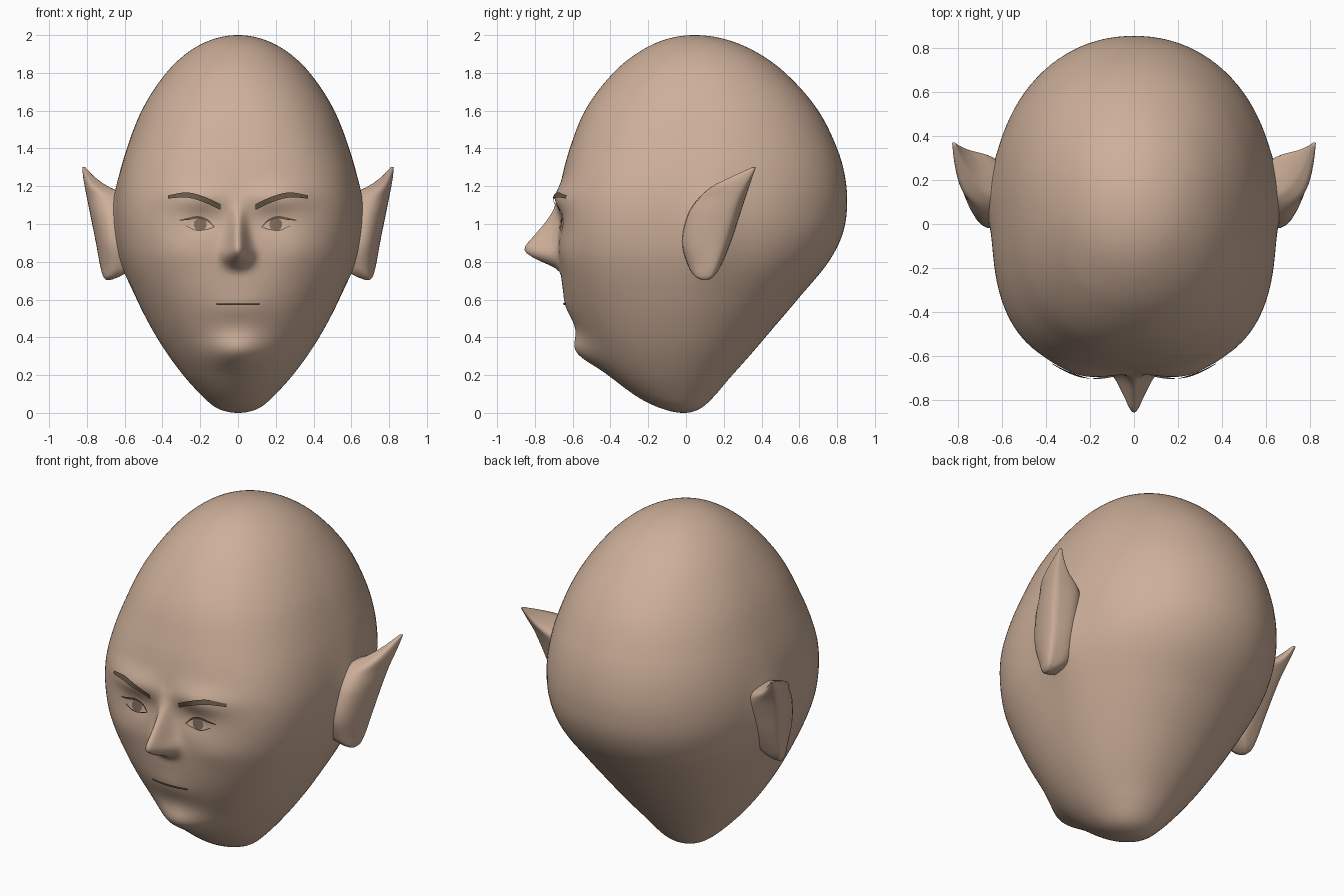
import bpy, bmesh
from math import sin, cos, pi, acos, exp, sqrt

cube = bpy.data.objects.get("Cube")
if cube:
    bpy.data.objects.remove(cube)


def material(name, rgb):
    m = bpy.data.materials.new(name)
    m.use_nodes = True
    m.diffuse_color = (*rgb, 1)
    bsdf = m.node_tree.nodes["Principled BSDF"]
    bsdf.inputs["Base Color"].default_value = (*rgb, 1)
    bsdf.inputs["Roughness"].default_value = 0.7
    return m


SKIN = material("skin", (0.61, 0.43, 0.32))
DARK = material("dark brown", (0.14, 0.102, 0.066))
IRIS = material("iris brown", (0.22, 0.152, 0.112))


def spline(rows, t):
    """Smooth interpolation of keyed rows (key, value, value...)."""
    n = len(rows)
    i = 0
    while i < n - 2 and t > rows[i + 1][0]:
        i += 1

    def slope(j, k):
        a, b = rows[max(j - 1, 0)], rows[min(j + 1, n - 1)]
        return (b[k] - a[k]) / (b[0] - a[0])

    a, b = rows[i], rows[i + 1]
    h = b[0] - a[0]
    s = min(max((t - a[0]) / h, 0), 1)
    out = []
    for k in range(1, len(a)):
        out.append((1 + 2 * s) * (1 - s) ** 2 * a[k] + s * s * (3 - 2 * s) * b[k]
                   + h * s * (1 - s) * ((1 - s) * slope(i, k) - s * slope(i + 1, k)))
    return out


def finish(name, bm, mat, mirror=False, recalc=True):
    if recalc:
        bmesh.ops.recalc_face_normals(bm, faces=bm.faces)
    for f in bm.faces:
        f.smooth = True
    me = bpy.data.meshes.new(name)
    bm.to_mesh(me)
    bm.free()
    me.materials.append(mat)
    ob = bpy.data.objects.new(name, me)
    bpy.context.collection.objects.link(ob)
    if mirror:
        mod = ob.modifiers.new("mirror", "MIRROR")
        mod.use_mirror_merge = False
    return ob


def loft(rings, start, end):
    """Skin closed rings and close both ends on a point."""
    bm = bmesh.new()
    loops = [[bm.verts.new(p) for p in ring] for ring in rings]
    n = len(loops[0])
    for a, b in zip(loops, loops[1:]):
        for i in range(n):
            j = (i + 1) % n
            bm.faces.new((a[i], a[j], b[j], b[i]))
    for loop, tip in ((loops[0], start), (loops[-1], end)):
        v = bm.verts.new(tip)
        for i in range(n):
            bm.faces.new((loop[i], loop[(i + 1) % n], v))
    return bm


# Skull: height, half width, front y, back y, front squareness
SKULL = [
    (0, 0, -0.01, -0.01, 2), (0.02, 0.1, -0.12, 0.07, 2),
    (0.1, 0.2, -0.28, 0.16, 2), (0.2, 0.29, -0.4, 0.245, 2),
    (0.4, 0.43, -0.55, 0.42, 2.1), (0.6, 0.535, -0.637, 0.59, 2.3),
    (0.8, 0.612, -0.67, 0.755, 2.7), (0.95, 0.64, -0.675, 0.83, 2.9),
    (1.1, 0.645, -0.672, 0.853, 2.9), (1.25, 0.627, -0.655, 0.842, 2.7),
    (1.4, 0.588, -0.615, 0.8, 2.5), (1.6, 0.51, -0.535, 0.7, 2.3),
    (1.8, 0.38, -0.385, 0.525, 2.1), (1.9, 0.277, -0.265, 0.39, 2),
    (1.97, 0.155, -0.13, 0.235, 2), (2, 0, 0.045, 0.045, 2)]
SKULL = [(acos(1 - r[0]), *r[1:]) for r in SKULL]

# Nose: height, projection, half width
NOSE = [(0.74, 0, 0.06), (0.77, 0.03, 0.062), (0.8, 0.095, 0.062),
        (0.845, 0.17, 0.06), (0.875, 0.18, 0.056), (0.94, 0.128, 0.046),
        (1.02, 0.062, 0.04), (1.09, 0.02, 0.045), (1.17, 0, 0.06)]

# Soft bumps and dents: x, z, width, height, depth
BUMPS = [(0, 0.32, 0.16, 0.09, 0.08),       # chin
         (0, 0.56, 0.15, 0.07, 0.012),      # lips
         (0.22, 1.14, 0.17, 0.07, 0.035),   # brow ridge
         (0.17, 1.02, 0.1, 0.07, -0.018),   # eye socket
         (0.3, 0.85, 0.13, 0.1, 0.012),     # cheekbone
         (0.06, 0.835, 0.03, 0.035, 0.02)]  # nostril wing


def relief(x, z):
    x = abs(x)
    d = 0
    if NOSE[0][0] < z < NOSE[-1][0]:
        h, w = spline(NOSE, z)
        d += max(h, 0) * exp(-(x / w) ** 2)
    for bx, bz, sx, sz, amp in BUMPS:
        d += amp * exp(-((x - bx) / sx) ** 2 - ((z - bz) / sz) ** 2)
    return d


def face_y(x, z):
    w, f, b, p = spline(SKULL, acos(1 - z))
    mid = (f + b) / 2
    return mid + (f - mid) * (1 - abs(x / w) ** p) ** (1 / p) - relief(x, z)


# Head, with rings packed more closely towards the face
N, ROWS = 160, 160
rings = []
for k in range(1, ROWS):
    phi = pi * k / ROWS
    z = 1 - cos(phi)
    w, f, b, p = spline(SKULL, phi)
    mid, depth = (f + b) / 2, (b - f) / 2
    ring = []
    for i in range(N):
        t = 2 * pi * i / N
        a = t - 0.6 * sin(t)
        front = cos(a) > 0
        q = p if front else 2.1
        r = (abs(cos(a)) ** q + abs(sin(a)) ** q) ** (-1 / q)
        x = w * r * sin(a)
        y = mid - depth * r * cos(a)
        if front:
            y -= relief(x, z) * min(1, cos(a) * 3)
        # Swelling at the root of each ear
        swell = exp(-((y - 0.13) / 0.13) ** 2 - ((z - 0.95) / 0.22) ** 2)
        ring.append((x * (1 + 0.055 * swell), y, z))
    rings.append(ring)
finish("head", loft(rings, (0, -0.01, 0), (0, 0.045, 2)), SKIN)

# Pointed ears: height, inner x, outer x, front y, back y
EAR = [(0.705, 0.67, 0.7, 0.08, 0.12), (0.72, 0.63, 0.713, 0.05, 0.145),
       (0.77, 0.55, 0.728, 0.015, 0.18), (0.9, 0.54, 0.752, -0.02, 0.235),
       (1.05, 0.54, 0.782, 0.01, 0.285), (1.14, 0.57, 0.8, 0.07, 0.315),
       (1.2, 0.69, 0.812, 0.14, 0.335), (1.25, 0.76, 0.82, 0.24, 0.352),
       (1.3, 0.808, 0.825, 0.35, 0.37)]
rings = []
for k in range(41):
    z = EAR[0][0] + (EAR[-1][0] - EAR[0][0]) * (1 - cos(pi * k / 40)) / 2
    x0, x1, y0, y1 = spline(EAR, z)
    ring = []
    for i in range(32):
        c, s = cos(pi * i / 16), sin(pi * i / 16)
        ring.append(((x0 + x1) / 2 + c * (x1 - x0) / 2,
                     (y0 + y1) / 2 + (s + 0.5 * c * (1 - s * s)) * (y1 - y0) / 2, z))
    rings.append(ring)
finish("ears", loft(rings, (0.685, 0.1, 0.703), (0.817, 0.362, 1.303)), SKIN, True)


def plate(name, rows, mat, lift, mirror=True, steps=24):
    """Thin patch laid on the face; rows are x, lower z, upper z."""
    bm = bmesh.new()
    pairs = []
    for i in range(steps + 1):
        x = rows[0][0] + (rows[-1][0] - rows[0][0]) * i / steps
        pairs.append([bm.verts.new((x, face_y(x, z) - lift, z))
                      for z in spline(rows, x)])
    for (a, b), (c, d) in zip(pairs, pairs[1:]):
        bm.faces.new((a, c, d, b))
    return finish(name, bm, mat, mirror, recalc=False)


# Painted face details
plate("eyebrows", [(0.093, 1.075, 1.105), (0.18, 1.115, 1.145),
                   (0.27, 1.14, 1.167), (0.37, 1.135, 1.152)], DARK, 0.009)
plate("upper_eyelids", [(0.125, 0.982, 0.988), (0.16, 1.012, 1.024),
                        (0.21, 1.028, 1.042), (0.26, 1.022, 1.034),
                        (0.31, 1.018, 1.022)], DARK, 0.008)
plate("lower_eyelids", [(0.125, 0.982, 0.987), (0.16, 0.97, 0.975),
                        (0.22, 0.964, 0.969), (0.275, 0.988, 0.992)], DARK, 0.007)
R = 0.034
disc = []
for i in range(13):
    c = -cos(pi * i / 12)
    h = R * sqrt(max(0, 1 - c * c))
    disc.append((0.2 + R * c, 0.998 - h, 0.998 + h))
plate("irises", disc, IRIS, 0.006)
plate("mouth", [(-0.115, 0.572, 0.583), (0, 0.57, 0.583),
                (0.115, 0.572, 0.583)], DARK, 0.008, mirror=False)
